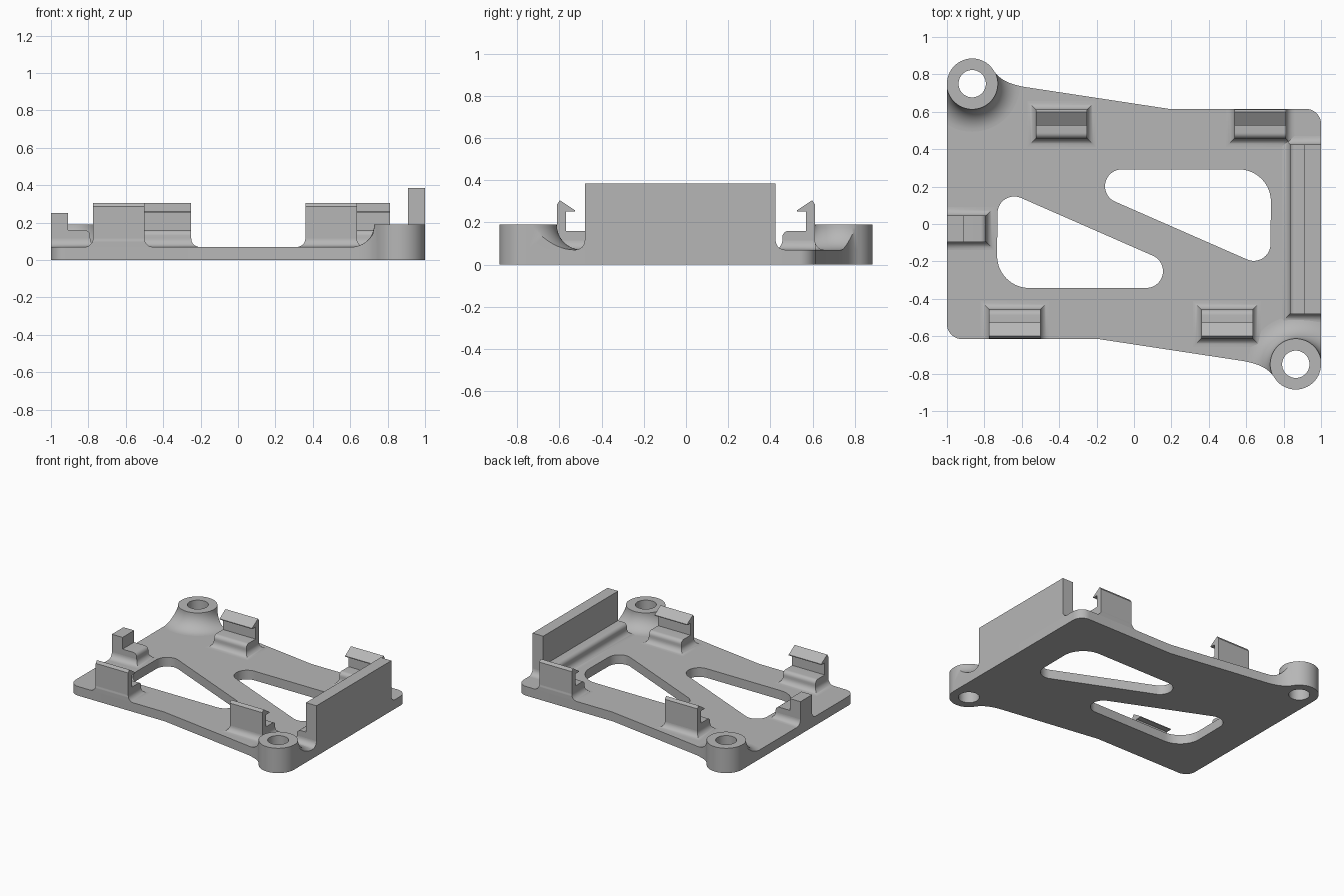
import bpy, bmesh
from math import cos, sin, pi, radians
from mathutils import Vector
from mathutils.geometry import convex_hull_2d

if "Cube" in bpy.data.objects:
    bpy.data.objects.remove(bpy.data.objects["Cube"])

PLATE, BOSS_H, LEDGE = 0.07, 0.19, 0.16
BOSS = Vector((-0.865, 0.75))
BOSS_R, BORE_R = 0.135, 0.073

grey = bpy.data.materials.new("plain grey")
grey.use_nodes = True
grey.diffuse_color = (0.47, 0.47, 0.47, 1)
grey.node_tree.nodes["Principled BSDF"].inputs["Base Color"].default_value = grey.diffuse_color


def loft(name, rings):
    """Closed solid through matching rings of 3D points."""
    bm = bmesh.new()
    rows = [[bm.verts.new(p) for p in ring] for ring in rings]
    n = len(rows[0])
    for a, b in zip(rows, rows[1:]):
        for i in range(n):
            j = (i + 1) % n
            bm.faces.new((a[i], a[j], b[j], b[i]))
    bm.faces.new(rows[0][::-1])
    bm.faces.new(rows[-1])
    bmesh.ops.recalc_face_normals(bm, faces=bm.faces)
    mesh = bpy.data.meshes.new(name)
    bm.to_mesh(mesh)
    bm.free()
    mesh.materials.append(grey)
    obj = bpy.data.objects.new(name, mesh)
    bpy.context.collection.objects.link(obj)
    return obj


def prism(name, pts, z0, z1):
    return loft(name, [[(x, y, z) for x, y in pts] for z in (z0, z1)])


def arc(c, r, a0, a1, n):
    angles = [radians(a0 + (a1 - a0) * i / n) for i in range(n + 1)]
    return [Vector((c[0] + r * cos(a), c[1] + r * sin(a))) for a in angles]


def circle(c, r, n=48):
    return arc(c, r, 0, 360, n)[:-1]


def cut(obj, tool, operation="DIFFERENCE"):
    mod = obj.modifiers.new("cut", "BOOLEAN")
    mod.operation, mod.solver, mod.object = operation, "EXACT", tool
    bpy.ops.object.select_all(action="DESELECT")
    bpy.context.view_layer.objects.active = obj
    obj.select_set(True)
    bpy.ops.object.modifier_apply(modifier=mod.name)


def fillet(r, n=8):
    """Concave quarter round: outward offset and height above the plate."""
    return [(r * (1 - sin(a)), r * (1 - cos(a))) for a in (pi / 2 * i / n for i in range(n + 1))]


# Outline: one half, then the same half turned 180 degrees
boss_arc = arc(BOSS, BOSS_R, 30, 180, 28)
p0, p1, p2 = Vector((-0.58, 0.732)), Vector((-0.707, 0.752)), boss_arc[0]
blend = [p0 * (1 - t) ** 2 + p1 * 2 * t * (1 - t) + p2 * t * t for t in (i / 8 for i in range(8))]
half = arc((0.92, 0.535), 0.08, 0, 90, 10) + [Vector((0.19, 0.615))] + blend + boss_arc
outline = half + [-p for p in half]

plate = prism("base_plate", outline, 0, PLATE)
trim = prism("outline_trim", outline, -0.1, 0.5)
tools = [trim]

# Two rounded triangular windows
for s, dy in ((1, 0), (-1, -0.05)):
    pts = []
    for x, y, r in ((-0.64, 0.057, 0.09), (-0.56, -0.17, 0.172), (0.065, -0.252, 0.09)):
        pts += circle((s * x, s * y + dy), r, 56)
    hull = [pts[i] for i in convex_hull_2d(pts)]
    window = prism("window_cutter", hull, -0.1, 0.3)
    cut(plate, window)
    tools.append(window)

# Screw bosses with flared feet
parts = [plate]
for name, s in (("back_right_boss", 1), ("front_left_boss", -1)):
    c = BOSS * s
    boss = loft(name, [[(*p, PLATE + z) for p in circle(c, BOSS_R + 0.002 + d, 72)]
                       for d, z in fillet(BOSS_H - PLATE, 12)])
    cut(boss, trim, "INTERSECT")
    bore = prism("bore_cutter", circle(c, BORE_R), -0.1, 0.3)
    cut(boss, bore)
    cut(plate, bore)
    tools.append(bore)
    parts.append(boss)


def holder(name, profile, origin, inward, along, length):
    """Extrude a (depth, height) profile along an edge and flare its foot."""
    o, u, v = Vector(origin), Vector(inward), Vector(along)
    body = loft(name, [[(*(o + u * d + v * k), z) for d, z in profile] for k in (0, length)])
    depth = max(d for d, z in profile)
    rings = []
    for e, z in fillet(0.045):
        rect = ((-e, -e), (depth + e, -e), (depth + e, length + e), (-e, length + e))
        rings.append([(*(o + u * a + v * b), PLATE + z) for a, b in rect])
    foot = loft(name + "_foot", rings)
    cut(foot, trim, "INTERSECT")
    parts.extend((body, foot))


def step(post, depth, r=0.03):
    """Support step with a rounded inner edge, down to the plate."""
    nose = [tuple(p) for p in arc((depth - r, LEDGE - r), r, 90, 0, 6)]
    return [(post, LEDGE)] + nose + [(depth, PLATE), (0, PLATE)]


# Snap clips on the front and back edges
hook = [(0, 0.285), (0.014, 0.305), (0.085, 0.258), (0.085, 0.252), (0.043, 0.252)]
clip = hook + step(0.043, 0.155)
for name, x, side in (("back_right_clip", -0.525, 1), ("back_left_clip", 0.537, 1),
                      ("front_right_clip", -0.775, -1), ("front_left_clip", 0.36, -1)):
    holder(name, clip, (x, 0.612 * side), (0, -side), (1, 0), 0.275)

# Side stop and long end wall
holder("right_stop", [(0, 0.25), (0.09, 0.25)] + step(0.09, 0.21),
       (-1, -0.095), (1, 0), (0, 1), 0.14)
holder("left_wall", [(0, 0.385), (0.09, 0.385)] + step(0.09, 0.165),
       (1, -0.48), (-1, 0), (0, 1), 0.905)

for tool in tools:
    bpy.data.objects.remove(tool)

# Smooth rounds, crisp edges
bpy.ops.object.select_all(action="DESELECT")
for part in parts:
    part.select_set(True)
bpy.context.view_layer.objects.active = plate
bpy.ops.object.shade_smooth_by_angle(angle=radians(30))
